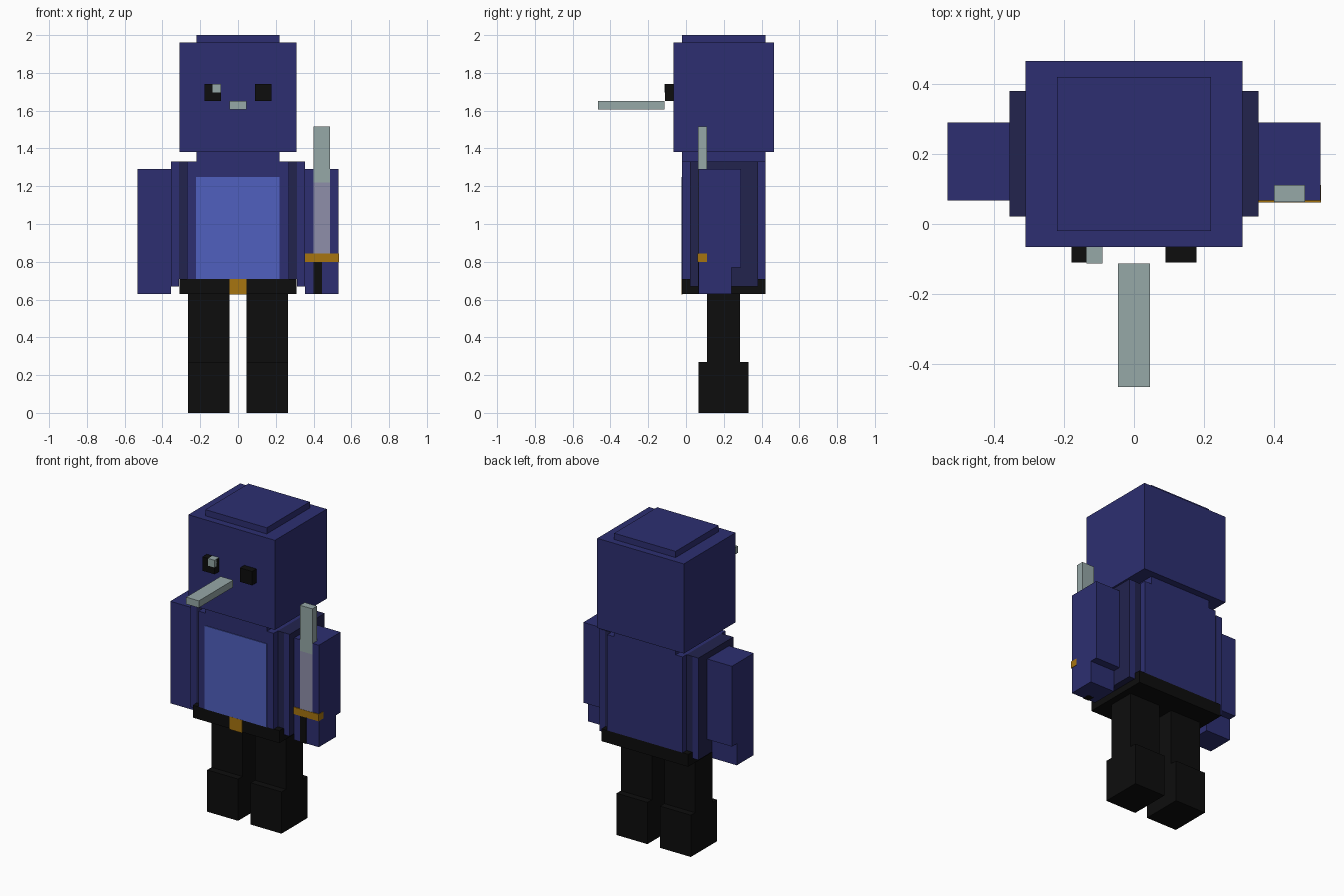
import bpy

if "Cube" in bpy.data.objects:
    bpy.data.objects.remove(bpy.data.objects["Cube"], do_unlink=True)


def material(name, r, g, b):
    m = bpy.data.materials.new(name)
    m.use_nodes = True
    m.diffuse_color = (r, g, b, 1)
    bsdf = m.node_tree.nodes["Principled BSDF"]
    bsdf.inputs["Base Color"].default_value = (r, g, b, 1)
    bsdf.inputs["Roughness"].default_value = 0.9
    return m


NAVY = material("navy", 0.026, 0.028, 0.165)
DARK = material("dark navy", 0.016, 0.017, 0.076)
BLUE = material("shirt blue", 0.08, 0.116, 0.52)
BLACK = material("black", 0.004, 0.004, 0.004)
STEEL = material("pale grey", 0.305, 0.392, 0.387)
LILAC = material("lilac grey", 0.275, 0.275, 0.4)
GOLD = material("gold", 0.39, 0.178, 0.005)


def box(name, x, y, z, mat):
    """Axis-aligned block given as (low, high) ranges."""
    ranges = (x, y, z)
    bpy.ops.mesh.primitive_cube_add(size=1, location=[(a + b) / 2 for a, b in ranges])
    ob = bpy.context.object
    ob.name = name
    for v in ob.data.vertices:
        v.co = [c * (b - a) for c, (a, b) in zip(v.co, ranges)]
    ob.data.materials.append(mat)
    return ob


def pair(name, x, y, z, mat):
    """Block on the left (+x) and its mirror on the right."""
    return [box("left_" + name, x, y, z, mat),
            box("right_" + name, (-x[1], -x[0]), y, z, mat)]


DEPTH = (-0.02, 0.42)

# Head
box("head", (-0.31, 0.31), (-0.065, 0.465), (1.38, 1.96), NAVY)
box("head_cap", (-0.22, 0.22), DEPTH, (1.96, 2.0), NAVY)
pair("eye", (0.09, 0.178), (-0.11, -0.065), (1.65, 1.74), BLACK)
box("eye_glint", (-0.135, -0.09), (-0.113, -0.066), (1.695, 1.742), STEEL)
box("mouth_stick", (-0.045, 0.045), (-0.465, -0.113), (1.605, 1.65), STEEL)

# Torso with stepped sides
box("neck", (-0.22, 0.22), DEPTH, (1.33, 1.38), NAVY)
box("torso", (-0.27, 0.27), DEPTH, (0.71, 1.33), NAVY)
pair("torso_step", (0.27, 0.313), (0.022, 0.38), (0.71, 1.33), DARK)
for slab in pair("side_slab", (0.313, 0.355), (0.022, 0.38), (0.67, 1.33), DARK):
    slab.data.materials.append(NAVY)
    for face in slab.data.polygons:
        face.material_index = int(abs(face.normal.y) > 0.5)
box("shirt_panel", (-0.222, 0.22), (-0.024, -0.018), (0.71, 1.25), BLUE)

# Belt
box("belt", (-0.31, 0.31), DEPTH, (0.63, 0.71), BLACK)
box("belt_buckle", (-0.045, 0.045), (-0.025, -0.018), (0.627, 0.71), GOLD)

# Arms
pair("arm", (0.355, 0.532), (0.067, 0.29), (0.77, 1.29), NAVY)
pair("hand", (0.355, 0.532), (0.067, 0.24), (0.63, 0.77), NAVY)

# Legs
pair("leg", (0.045, 0.266), (0.11, 0.286), (0.27, 0.63), BLACK)
pair("shoe", (0.045, 0.266), (0.065, 0.33), (0.0, 0.27), BLACK)

# Sword set flush into the left arm
box("blade_tip", (0.4, 0.488), (0.063, 0.111), (1.22, 1.515), STEEL)
box("blade", (0.4, 0.488), (0.063, 0.111), (0.845, 1.22), LILAC)
box("sword_guard", (0.353, 0.534), (0.061, 0.111), (0.8, 0.845), GOLD)
box("sword_grip", (0.4, 0.444), (0.063, 0.111), (0.629, 0.8), BLACK)
